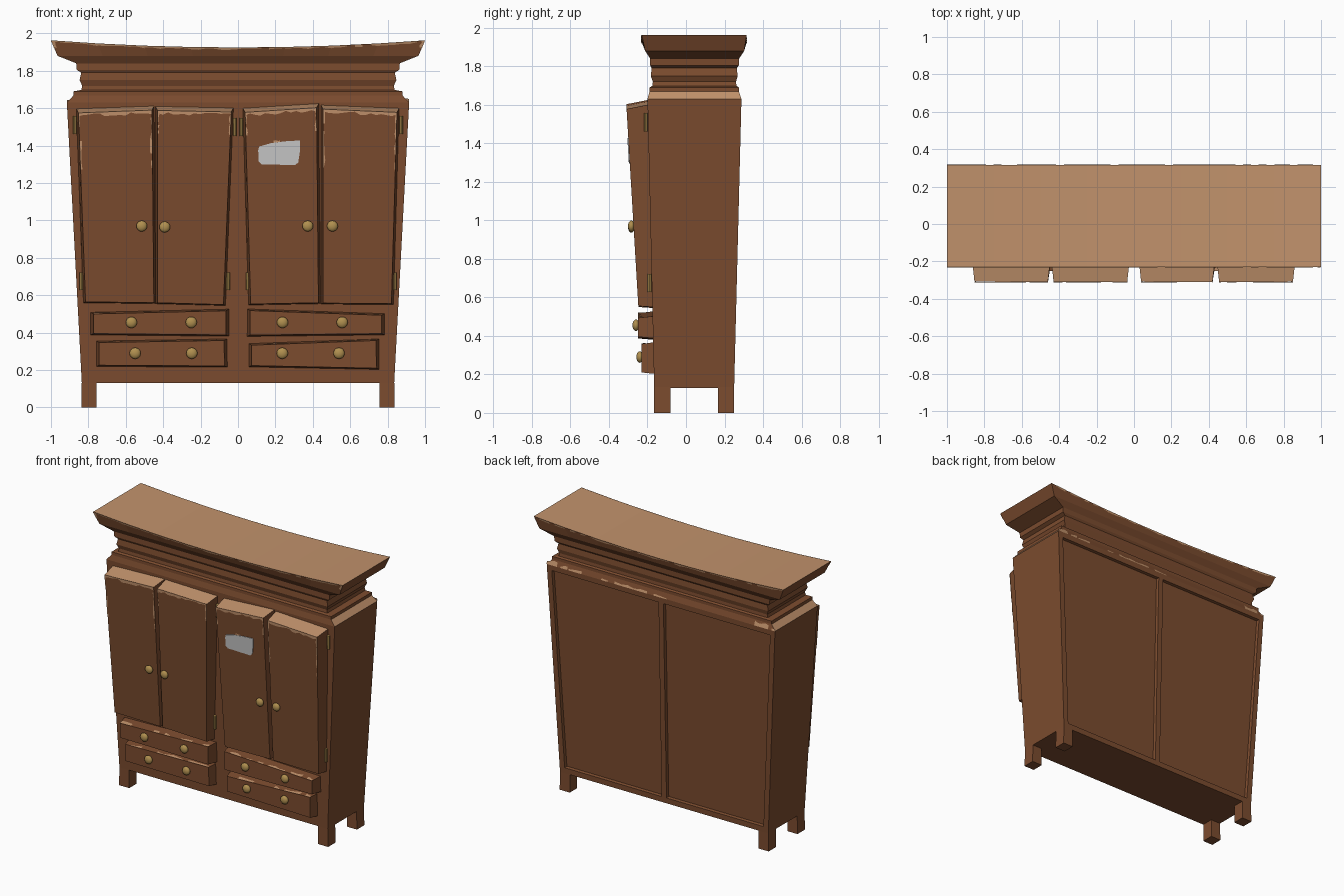
import bpy, bmesh, math, random
from mathutils import Vector

if "Cube" in bpy.data.objects:
    bpy.data.objects.remove(bpy.data.objects["Cube"])
random.seed(4)


def material(name, rgb):
    m = bpy.data.materials.new(name)
    m.diffuse_color = (*rgb, 1)
    m.use_nodes = True
    m.node_tree.nodes["Principled BSDF"].inputs["Base Color"].default_value = m.diffuse_color
    return m


BROWN = material("brown wood", (0.200, 0.072, 0.028))
TAN = material("worn tan wood", (0.54, 0.29, 0.15))
BRASS = material("brass", (0.44, 0.28, 0.08))
SILVER = material("silver plate", (0.58, 0.58, 0.58))


def finish(name, bm, mats, recalc=True):
    if recalc:
        bmesh.ops.recalc_face_normals(bm, faces=bm.faces)
    me = bpy.data.meshes.new(name)
    bm.to_mesh(me)
    bm.free()
    for m in mats:
        me.materials.append(m)
    ob = bpy.data.objects.new(name, me)
    bpy.context.collection.objects.link(ob)
    return ob


def loft(name, rings, mats=(BROWN,), rule=None):
    """Closed solid through a row of equal point rings; rule picks a material per face."""
    bm = bmesh.new()
    vs = [[bm.verts.new(p) for p in r] for r in rings]
    n = len(rings[0])
    for a, b in zip(vs, vs[1:]):
        for i in range(n):
            j = (i + 1) % n
            bm.faces.new((a[i], a[j], b[j], b[i]))
    bm.faces.new(vs[0])
    bm.faces.new(vs[-1])
    bmesh.ops.recalc_face_normals(bm, faces=bm.faces)
    if rule:
        for f in bm.faces:
            f.material_index = rule(f)
    return finish(name, bm, mats)


def rect(hx, yf, yb, z):
    return [(-hx, yf, z), (hx, yf, z), (hx, yb, z), (-hx, yb, z)]


def body_front(z):
    return -0.165 - 0.035 * (z - 0.13) / 1.5


# worn edge chips are gathered in one mesh of thin ragged strips
chips = bmesh.new()


def worn(a, b, inward, out, n=8, lo=0.004, hi=0.022, skip=0.1):
    a, b, inward, out = map(Vector, (a, b, inward, out))
    off = out.normalized() * 0.003
    w = [random.uniform(lo, hi) for _ in range(n + 1)]
    for i in range(n):
        if random.random() < skip:
            continue
        p, q = a.lerp(b, i / n) + off, a.lerp(b, (i + 1) / n) + off
        f = chips.faces.new([chips.verts.new(v) for v in
                             (p, q, q + inward * w[i + 1], p + inward * w[i])])
        f.normal_update()
        if f.normal.dot(out) < 0:
            f.normal_flip()


# main case: tapered box with two recessed back panels
bm = bmesh.new()
rings = []
for hx, yf, yb, z in ((0.835, -0.165, 0.25, 0.13), (0.915, -0.20, 0.288, 1.63)):
    r = rect(hx, yf, yb, z)
    rings.append([bm.verts.new(p) for p in r[:3] + [(0, yb, z)] + r[3:]])
lo, hi = rings
sides = [bm.faces.new((lo[i], lo[(i + 1) % 5], hi[(i + 1) % 5], hi[i])) for i in range(5)]
bm.faces.new(lo)
bm.faces.new(hi)
bmesh.ops.recalc_face_normals(bm, faces=bm.faces)
backs = [sides[2], sides[3]]
bmesh.ops.inset_individual(bm, faces=backs, thickness=0.055, depth=0)
for v in {v for f in backs for v in f.verts}:
    if abs(v.co.x) < 0.1:
        v.co.x *= 0.5
bmesh.ops.inset_individual(bm, faces=backs, thickness=0.006, depth=-0.02)
finish("case", bm, [BROWN])

# legs
for sx, side in ((-1, "left"), (1, "right")):
    for y0, y1, end in ((-0.165, -0.08, "front"), (0.165, 0.25, "back")):
        loft(f"{end}_{side}_leg", [[(sx * 0.757, y0, z), (sx * o, y0, z),
                                    (sx * o, y1, z), (sx * 0.757, y1, z)]
                                   for z, o in ((0, 0.838), (0.14, 0.8352))])

# stepped moulding under the top
steps = [(0.915, -0.20, 0.288, 1.63), (0.88, -0.19, 0.275, 1.668), (0.88, -0.19, 0.275, 1.69),
         (0.838, -0.175, 0.262, 1.698), (0.833, -0.172, 0.26, 1.72), (0.847, -0.183, 0.268, 1.75),
         (0.838, -0.178, 0.264, 1.79), (0.862, -0.186, 0.274, 1.805),
         (0.865, -0.186, 0.276, 1.84), (0.965, -0.212, 0.302, 1.88)]
loft("cornice_moulding", [rect(*s) for s in steps], (BROWN, TAN),
     lambda f: int(abs(f.normal.x) > 0.5 and f.calc_center_median().z < 1.66))

# top slab with sagging upper surface
N = 8


def sag(x):
    return 1.925 + 0.038 * x * x


ts = [-1 + 2 * i / N for i in range(N + 1)]
loft("cornice_top", [[(0.965 * t, -0.212, 1.88), (t, -0.23, sag(t)),
                      (t, 0.315, sag(t)), (0.965 * t, 0.302, 1.88)] for t in ts],
     (BROWN, TAN), lambda f: int(f.normal.z > 0.6))
for t, u in zip(ts, ts[1:]):
    for y, dy in ((-0.23, 0.35), (0.315, -0.25)):
        worn((t, y, sag(t)), (u, y, sag(u)), (0, dy, -1), (0, -dy, -0.1), 6, 0.005, 0.014, 0.15)
for s in (-1, 1):
    worn((s * .985, -0.222, 1.925), (s, -0.23, 1.962), (-s, 0, 0), (0, -1, 0), 3, 0.01, 0.022, 0)
    worn((s * 0.915, 0.288, 1.63), (s * 0.75, 0.288, 1.63), (0, -0.34, 1), (0, 1, 0.3), 6, 0.01, 0.035)
worn((0.74, 0.288, 1.63), (-0.1, 0.288, 1.63), (0, -0.34, 1), (0, 1, 0.3), 16, 0.003, 0.018, 0.3)


def front_panel(name, quad, yfun, gx, gt, gb, top_tan):
    """Raised door or drawer: front quad TL, TR, BL, BR flaring back to the case."""
    (ax, az), (bx, bz), (cx, cz), (dx, dz) = quad
    front = [(x, yfun(z), z) for x, z in ((cx, cz), (dx, dz), (bx, bz), (ax, az))]
    back = [(x, body_front(z) + 0.012, z) for x, z in
            ((cx - gx, cz - gb), (dx + gx, dz - gb), (bx + gx, bz + gt), (ax - gx, az + gt))]
    loft(name, [front, back], (BROWN, TAN), lambda f: int(top_tan and f.normal.z > 0.6))
    return front, back


# doors
def door_y(z):
    return -0.248 - 0.062 * (z - 0.56) / 1.04


doors = [[(-0.853, 1.575), (-0.46, 1.59), (-0.815, 0.565), (-0.45, 0.56)],
         [(-0.43, 1.588), (-0.036, 1.58), (-0.43, 0.56), (-0.078, 0.55)],
         [(0.038, 1.578), (0.42, 1.603), (0.068, 0.553), (0.43, 0.56)],
         [(0.455, 1.595), (0.85, 1.578), (0.455, 0.558), (0.82, 0.555)]]
for i, q in enumerate(doors):
    fr, bk = front_panel(f"door_{i + 1}", q, door_y, 0.013, 0.024, 0.006, True)
    worn(fr[3], fr[2], (0, 0.06, -1), (0, -1, 0), 14, 0.006, 0.024, 0)
    for low, high, s in ((fr[0], fr[3], 1), (fr[1], fr[2], -1)):
        mid = Vector(high).lerp(Vector(low), 0.12 if i % 3 else 0.3)
        worn(high, mid, (s, 0, 0), (0, -1, 0), 8, 0.003, 0.012, 0.2)

# drawers
drawers = [[(-0.772, 0.50), (-0.065, 0.517), (-0.772, 0.395), (-0.065, 0.388)],
           [(-0.742, 0.347), (-0.075, 0.358), (-0.742, 0.226), (-0.072, 0.222)],
           [(0.065, 0.518), (0.768, 0.493), (0.065, 0.387), (0.768, 0.395)],
           [(0.073, 0.333), (0.738, 0.358), (0.073, 0.224), (0.74, 0.21)]]
for i, q in enumerate(drawers):
    y = -0.23 if i % 2 else -0.25
    fr, bk = front_panel(f"drawer_{i + 1}", q, lambda z: y, 0.018, 0.01, 0.008, False)
    worn(fr[3], fr[2], (0, 1, 0.12), (0, -0.12, 1), 16, 0.004, 0.03, 0.45)


# knobs
def knob(name, x, y, z, r):
    bm = bmesh.new()
    bmesh.ops.create_uvsphere(bm, u_segments=16, v_segments=10, radius=r)
    for v in bm.verts:
        v.co = (v.co.x + x, v.co.y * 0.6 + y, v.co.z + z)
    for f in bm.faces:
        f.smooth = True
    finish(name, bm, [BRASS])


for i, (x, z) in enumerate([(-0.515, 0.97), (-0.392, 0.965), (0.373, 0.97), (0.505, 0.97)]):
    knob(f"door_knob_{i + 1}", x, -0.284, z, 0.029)
for i, (x, row) in enumerate([(-0.57, 0), (-0.25, 0), (0.238, 0), (0.557, 0),
                              (-0.55, 1), (-0.247, 1), (0.237, 1), (0.54, 1)]):
    knob(f"drawer_knob_{i + 1}", x, -0.24 if row else -0.26, 0.29 if row else 0.455, 0.03)

# hinges
for s in (-1, 1):
    for j, (x, z) in enumerate([(0.873, 1.51), (0.838, 0.675), (0.017, 1.50), (0.053, 0.675)]):
        bm = bmesh.new()
        bmesh.ops.create_cone(bm, cap_ends=True, segments=8, radius1=0.01, radius2=0.01, depth=0.095)
        bmesh.ops.translate(bm, verts=bm.verts, vec=(s * x, body_front(z) - 0.012, z))
        finish(f"hinge_{'left' if s < 0 else 'right'}_{j + 1}", bm, [BRASS])

# notice plate with clipped corners on the third door
plate = [(0.125, 1.30), (0.305, 1.296), (0.322, 1.31), (0.332, 1.375), (0.332, 1.428),
         (0.25, 1.423), (0.175, 1.413), (0.113, 1.395), (0.108, 1.375), (0.11, 1.315)]
loft("notice_plate", [[(x, door_y(z) - d, z) for x, z in plate] for d in (0.005, -0.001)], (SILVER,))
worn((0.19, door_y(1.418), 1.415), (0.225, door_y(1.42), 1.421), (0, 0, 1), (0, -1, 0), 3, 0.006, 0.012, 0)

finish("worn_edges", chips, [TAN], recalc=False)
